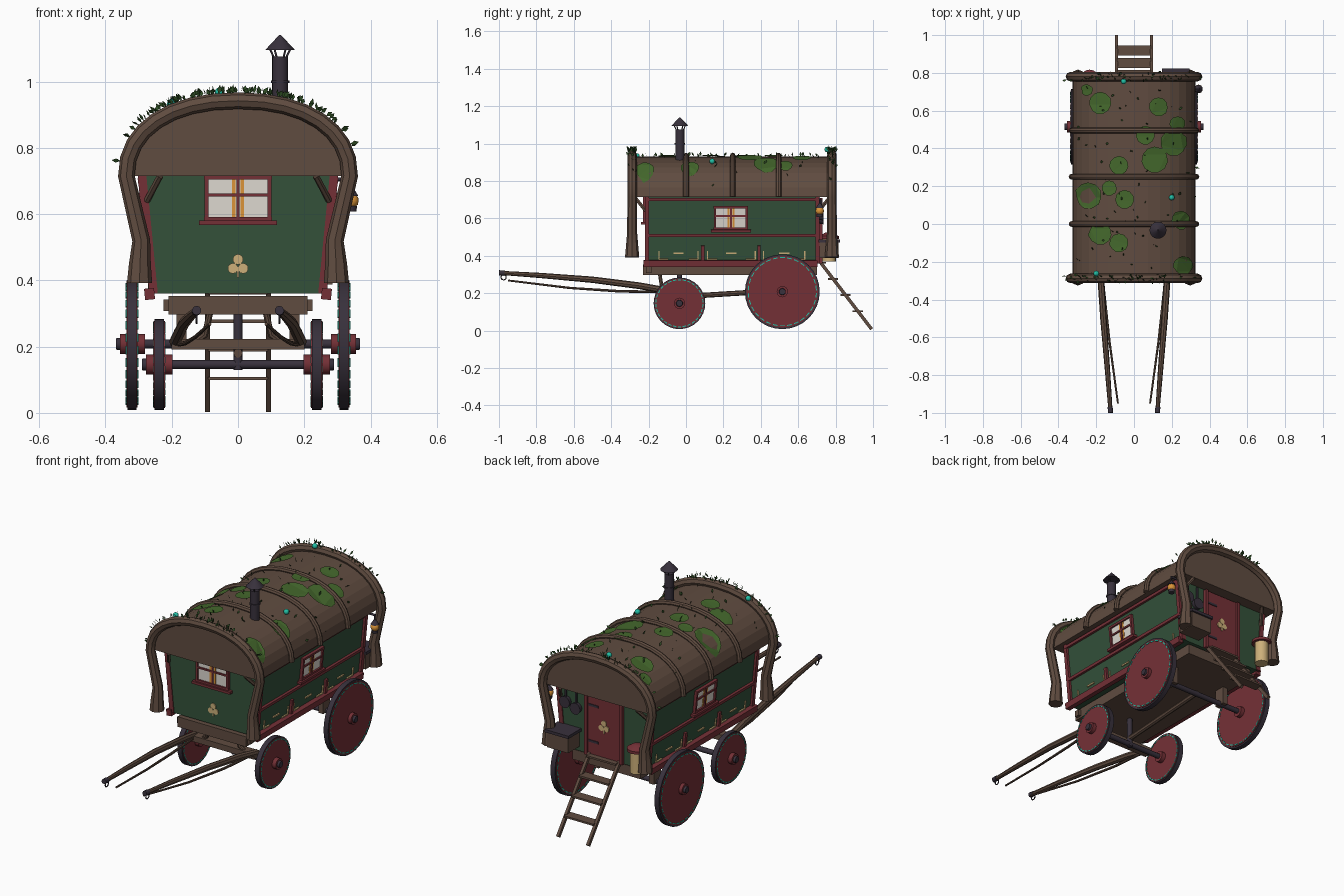
import bpy, bmesh, math, random
from mathutils import Matrix, Vector

random.seed(4)
if "Cube" in bpy.data.objects:
    bpy.data.objects.remove(bpy.data.objects["Cube"])


def material(name, hexcode):
    rgb = [int(hexcode[i:i + 2], 16) / 255 for i in (0, 2, 4)]
    col = [c / 12.92 if c < 0.04 else ((c + 0.055) / 1.055) ** 2.4 for c in rgb] + [1]
    m = bpy.data.materials.new(name)
    m.use_nodes = True
    m.diffuse_color = col
    m.node_tree.nodes["Principled BSDF"].inputs["Base Color"].default_value = col
    return m


WOOD = material("brown wood", "604C40")
GREEN = material("green paint", "33513A")
RED = material("red paint", "743036")
IRON = material("dark iron", "38313C")
GLASS = material("pale glass", "DDD8D0")
GOLD = material("gold", "CDB07A")
MOSS = material("moss", "44682C")
LEAF = material("dark leaf", "2C4A22")
TEAL = material("teal", "22BFA5")
AMBER = material("amber", "DB9438")


def finish(name, bm, mat, smooth=False):
    me = bpy.data.meshes.new(name)
    bm.to_mesh(me)
    bm.free()
    ob = bpy.data.objects.new(name, me)
    bpy.context.collection.objects.link(ob)
    me.materials.append(mat)
    if smooth:
        bpy.ops.object.select_all(action='DESELECT')
        ob.select_set(True)
        bpy.context.view_layer.objects.active = ob
        bpy.ops.object.shade_smooth_by_angle(angle=math.radians(40))
    return ob


def boxes(name, mat, items, frame=Matrix()):
    """items: (centre, size) pairs in the given frame"""
    bm = bmesh.new()
    for c, s in items:
        bmesh.ops.create_cube(bm, size=1, matrix=frame @ Matrix.Translation(c) @ Matrix.Diagonal((*s, 1)))
    return finish(name, bm, mat)


def rods(name, mat, items, seg=16):
    """items: (start, end, start radius, end radius)"""
    bm = bmesh.new()
    for a, b, r1, r2 in items:
        a, b = Vector(a), Vector(b)
        m = Matrix.Translation((a + b) / 2) @ (b - a).to_track_quat('Z', 'Y').to_matrix().to_4x4()
        bmesh.ops.create_cone(bm, cap_ends=True, segments=seg, radius1=r1, radius2=r2, depth=(b - a).length, matrix=m)
    return finish(name, bm, mat, True)


def tube(name, mat, pts, radii):
    cu = bpy.data.curves.new(name, 'CURVE')
    cu.dimensions, cu.bevel_depth, cu.bevel_resolution, cu.use_fill_caps = '3D', 1, 2, True
    sp = cu.splines.new('POLY')
    sp.points.add(len(pts) - 1)
    for p, co, r in zip(sp.points, pts, radii):
        p.co, p.radius = (*co, 1), r
    tmp = bpy.data.objects.new("tmp", cu)
    bpy.context.collection.objects.link(tmp)
    bm = bmesh.new()
    me = bpy.data.meshes.new_from_object(tmp.evaluated_get(bpy.context.evaluated_depsgraph_get()))
    bm.from_mesh(me)
    bpy.data.objects.remove(tmp)
    bpy.data.meshes.remove(me)
    return finish(name, bm, mat, True)


def ball(name, mat, c, r):
    bm = bmesh.new()
    bmesh.ops.create_icosphere(bm, subdivisions=2, radius=r, matrix=Matrix.Translation(c))
    return finish(name, bm, mat, True)


def prism(name, mat, profile, y0, y1):
    bm = bmesh.new()
    f = bm.faces.new([bm.verts.new((x, y0, z)) for x, z in profile])
    ext = bmesh.ops.extrude_face_region(bm, geom=[f])["geom"]
    bmesh.ops.translate(bm, vec=(0, y1 - y0, 0), verts=[v for v in ext if isinstance(v, bmesh.types.BMVert)])
    bmesh.ops.recalc_face_normals(bm, faces=bm.faces)
    return finish(name, bm, mat)


def arch(t, grow=0.0):
    c, s = math.cos(t), math.sin(t)
    return (math.copysign(abs(c) ** 0.9, c) * (0.325 + grow), 0.715 + (0.215 + grow) * max(s, 0) ** 0.9)


def roof_z(x):
    u = min(abs(x) / 0.325, 1) ** (1 / 0.9)
    return 0.715 + 0.215 * math.sqrt(max(1 - u * u, 0)) ** 0.9


def frame(origin, u, v):
    u, v = Vector(u), Vector(v).normalized()
    m = Matrix((u, v, u.cross(v))).transposed().to_4x4()
    m.translation = origin
    return m


# Body and roof
prism("body", GREEN, [(-0.255, 0.36), (0.255, 0.36), (0.29, 0.72), (-0.29, 0.72)], -0.215, 0.71)
STEPS = [math.pi * i / 16 for i in range(17)]
prism("roof", WOOD, [arch(t) for t in STEPS], -0.28, 0.775)
for y in (0.0, 0.25, 0.495):
    tube("roof_rib", WOOD, [(x, y, z) for x, z in (arch(t, 0.006) for t in STEPS)], [0.015] * 17)
for name, y in (("front_hoop", -0.288), ("back_hoop", 0.78)):
    top = [(x, y, z) for x, z in (arch(t, 0.012) for t in STEPS)]
    legs = [(0.297, y, 0.392), (0.296, y, 0.45), (0.292, y, 0.52)]
    pts = legs + top + [(-x, y, z) for x, y, z in reversed(legs)]
    tube(name, WOOD, pts, [0.038, 0.033, 0.027] + [0.025] * 17 + [0.027, 0.033, 0.038])

# Wall frames: u along the wall, v up, w outward
FRONT = frame((0, -0.215, 0.36), (1, 0, 0), (0, 0, 1))
BACK = frame((0, 0.71, 0.36), (-1, 0, 0), (0, 0, 1))
SIDES = {s: frame((s * 0.255, 0, 0.36), (0, s, 0), (s * 0.035, 0, 0.36)) for s in (1, -1)}


def window(label, m, u, v, w, h):
    boxes(label + "_window_glass", GLASS, [((u, v, 0.002), (w, h, 0.008))], m)
    boxes(label + "_window_curtain", AMBER, [((u + k * 0.013, v, 0.005), (0.01, h, 0.006)) for k in (-1, 1)], m)
    bars = [((u, v + k * h / 2, 0.005), (w + 0.014, 0.012, 0.022)) for k in (-1, 1)]
    bars += [((u + k * w / 2, v, 0.005), (0.012, h, 0.022)) for k in (-1, 1)]
    bars += [((u, v, 0.005), (0.01, h, 0.016)), ((u, v + 0.01, 0.005), (w, 0.009, 0.016))]
    bars += [((u, v - h / 2 - 0.012, 0.01), (w + 0.045, 0.014, 0.03))]
    boxes(label + "_window_frame", RED, bars, m)


def clover(name, m, u, v, w):
    bm = bmesh.new()
    for a in (90, 210, 330):
        d = Vector((u + 0.018 * math.cos(math.radians(a)), v + 0.018 * math.sin(math.radians(a)), w))
        bmesh.ops.create_cone(bm, cap_ends=True, segments=10, radius1=0.016, radius2=0.016, depth=0.006,
                              matrix=m @ Matrix.Translation(d))
    bmesh.ops.create_cube(bm, size=1, matrix=m @ Matrix.Translation((u, v - 0.022, w)) @ Matrix.Diagonal((0.007, 0.03, 0.006, 1)))
    finish(name, bm, GOLD)


window("front", FRONT, 0, 0.288, 0.19, 0.125)
clover("front_clover", FRONT, 0, 0.085, 0.002)
for s, m in SIDES.items():
    window("side", m, s * 0.24, 0.245, 0.17, 0.115)
    trim = [((s * 0.2475, v, 0.004), (0.93, h, 0.02)) for v, h in ((0.15, 0.016), (0.343, 0.016))]
    trim += [((s * 0.2375, 0.0, 0.012), (0.93, 0.034, 0.03))]
    trim += [((s * y, 0.18, 0.0), (0.022, 0.36, 0.026)) for y in (-0.208, 0.704)]
    trim += [((s * y, 0.05, 0.004), (0.018, 0.09, 0.018)) for y in (0.09, 0.39)]
    boxes("side_trim", RED, trim, m)
    brass = []
    for a, b in ((-0.145, 0.065), (0.115, 0.37), (0.415, 0.635)):
        brass += [((s * (a + b) / 2, 0.055, 0.003), (0.055, 0.008, 0.008))]
        for y, k in ((a, 1), (b, -1)):
            brass += [((s * y, 0.043, 0.003), (0.006, 0.045, 0.008)), ((s * (y + k * 0.025), 0.022, 0.003), (0.05, 0.006, 0.008))]
    boxes("locker_brass", GOLD, brass, m)
    for y0, y1 in ((-0.215, -0.275), (0.71, 0.77)):
        rods("eave_bracket", WOOD, [((s * 0.275, y0, 0.64), (s * 0.235, y1, 0.715), 0.01, 0.01)], 6)

# Back door and fittings
boxes("door", RED, [((0, 0.175, 0.002), (0.2, 0.35, 0.014))], BACK)
boxes("door_frame", RED, [((k * 0.108, 0.175, 0.006), (0.018, 0.35, 0.026)) for k in (-1, 1)], BACK)
boxes("door_hinges", IRON, [((-0.065, v, 0.01), (0.06, 0.012, 0.006)) for v in (0.08, 0.28)], BACK)
clover("door_clover", BACK, 0, 0.18, 0.011)
boxes("back_box", WOOD, [((0.22, 0.765, 0.43), (0.13, 0.1, 0.085))])
boxes("back_box_lid", IRON, [((0.22, 0.767, 0.48), (0.145, 0.115, 0.016))])
rods("water_barrel", GOLD, [((-0.235, 0.765, 0.37), (-0.235, 0.765, 0.49), 0.036, 0.036)])
rods("barrel_lid", RED, [((-0.235, 0.765, 0.49), (-0.235, 0.765, 0.505), 0.052, 0.052),
                         ((-0.235, 0.765, 0.505), (-0.235, 0.765, 0.525), 0.05, 0.02)])
rods("pans", IRON, [((x, 0.712, z), (x, 0.735, z), 0.028, 0.032) for x, z in ((0.17, 0.6), (0.235, 0.62))])
boxes("pan_handles", IRON, [((x, 0.722, 0.66), (0.01, 0.008, 0.08)) for x in (0.17, 0.235)])

# Lantern
ball("lantern_glow", AMBER, (0.342, 0.715, 0.64), 0.023)
rods("lantern_metal", IRON, [((0.342, 0.715, 0.655), (0.342, 0.715, 0.68), 0.022, 0.006),
                             ((0.342, 0.715, 0.608), (0.342, 0.715, 0.624), 0.016, 0.018),
                             ((0.342, 0.715, 0.675), (0.342, 0.715, 0.71), 0.004, 0.004),
                             ((0.28, 0.715, 0.705), (0.345, 0.715, 0.705), 0.006, 0.006)], 10)

# Chimney
CX, CY = 0.127, -0.033
flue = [((CX, CY, 0.88), (CX, CY, 1.075), 0.024, 0.024), ((CX, CY, 0.995), (CX, CY, 1.003), 0.028, 0.028),
        ((CX, CY, 1.095), (CX, CY, 1.14), 0.045, 0.003)]
for a in range(4):
    d = Vector((math.cos(a * 1.571 + 0.5), math.sin(a * 1.571 + 0.5), 0))
    flue.append((Vector((CX, CY, 1.07)) + d * 0.02, Vector((CX, CY, 1.1)) + d * 0.036, 0.003, 0.003))
rods("chimney", IRON, flue)

# Wheels, hubs and axles
for label, y, r, x, hub in (("front", -0.035, 0.138, 0.238, 0.29), ("back", 0.515, 0.2, 0.32, 0.368)):
    z = r + 0.008
    rods(label + "_axle", IRON, [((-x, y, z), (x, y, z), 0.014, 0.014)], 10)
    for s in (1, -1):
        rods(label + "_tyre", IRON, [((s * (x - 0.014), y, z), (s * (x + 0.014), y, z), r, r)], 32)
        rods(label + "_wheel", RED, [((s * (x - 0.017), y, z), (s * (x + 0.017), y, z), r * 0.955, r * 0.955)], 32)
        rods(label + "_hub", RED, [((s * (x - 0.04), y, z), (s * (hub - 0.012), y, z), 0.03, 0.03)])
        rods(label + "_hub_cap", IRON, [((s * (hub - 0.02), y, z), (s * hub, y, z), 0.02, 0.017)], 10)
        bm = bmesh.new()
        for i in range(30):
            turn = Matrix.Translation((s * x, y, z)) @ Matrix.Rotation(math.tau * i / 30, 4, 'X')
            bmesh.ops.create_cube(bm, size=1, matrix=turn @ Matrix.Translation((0, 0, r * 0.91))
                                  @ Matrix.Diagonal((0.038, r * 0.13, 0.005, 1)))
        finish(label + "_wheel_dashes", bm, TEAL)

# Undercarriage
boxes("chassis", WOOD, [((0, 0.235, 0.325), (0.42, 0.93, 0.056)), ((0, -0.2, 0.325), (0.45, 0.03, 0.035)),
                        ((0, -0.12, 0.207), (0.4, 0.05, 0.032))])
rods("king_pin", IRON, [((0, -0.035, 0.13), (0, -0.035, 0.31), 0.014, 0.014)], 10)
rods("perch_pole", WOOD, [((0, -0.05, 0.18), (0, 0.52, 0.215), 0.014, 0.014)], 8)
boxes("back_axle_blocks", WOOD, [((s * 0.17, 0.515, 0.25), (0.03, 0.06, 0.1)) for s in (1, -1)])

# Pulling shafts
for s in (1, -1):
    tube("shaft", WOOD, [(s * 0.19, -0.11, 0.215), (s * 0.178, -0.25, 0.24), (s * 0.162, -0.5, 0.272),
                         (s * 0.14, -0.78, 0.295), (s * 0.125, -0.98, 0.308)], [0.018, 0.018, 0.017, 0.014, 0.011])
    tube("shaft_trace", WOOD, [(s * 0.18, -0.12, 0.207), (s * 0.16, -0.35, 0.21), (s * 0.13, -0.62, 0.228),
                               (s * 0.085, -0.95, 0.268)], [0.007, 0.007, 0.006, 0.005])
    tube("shaft_brace", WOOD, [(s * 0.15, -0.12, 0.2), (s * 0.1, -0.13, 0.235), (s * 0.085, -0.14, 0.3)], [0.01] * 3)
    rods("shaft_tip", IRON, [((s * 0.126, -0.97, 0.307), (s * 0.125, -1.0, 0.309), 0.014, 0.014)], 10)
    loop = [(s * 0.125, -0.975 + 0.014 * math.cos(a), 0.285 + 0.014 * math.sin(a)) for a in (math.tau * i / 12 for i in range(13))]
    tube("shaft_ring", IRON, loop, [0.003] * 13)

# Steps
tilt = frame((0, 0.715, 0.37), (1, 0, 0), (0, 0.278, -0.363))
boxes("step_rails", WOOD, [((k * 0.092, 0.228, 0), (0.016, 0.457, 0.018)) for k in (-1, 1)], tilt)
boxes("step_treads", WOOD, [((0, 0.715 + 0.275 * t, 0.37 - 0.36 * t), (0.18, 0.055, 0.01)) for t in (0.02, 0.26, 0.5, 0.74)])

# Moss patches draped on the roof
MOSSES = [(-18, 64, 6), (13, 62, 5), (-25, 71, 3), (6, 47, 5), (11, 34, 7), (21, 43, 7), (-8, 31, 5), (-24, 15, 7),
          (-5, 13, 5), (-18, -5, 6), (-8, -10, 5), (25, 2, 5), (26, -22, 5), (23, 53, 4), (-13, 19, 4)]
bm = bmesh.new()
for cx, cy, r in MOSSES:
    made = bmesh.ops.create_circle(bm, cap_ends=True, segments=11, radius=r * 0.01, matrix=Matrix.Translation((cx / 100, cy / 100, 0)))
    face = made["verts"][0].link_faces[0]
    for k in range(3):
        bmesh.ops.inset_region(bm, faces=[face], thickness=r * 0.0028)
for v in bm.verts:
    v.co.x = max(-0.316, min(0.316, v.co.x * random.uniform(0.98, 1.02)))
    v.co.z = roof_z(v.co.x) + 0.009
finish("moss_patches", bmesh.ops.triangulate(bm, faces=bm.faces) and bm, MOSS)

# Leaf sprigs along the hoops and over the roof
bm = bmesh.new()
for i in range(210):
    t = random.gauss(math.pi / 2, 0.55)
    t = max(0.15, min(math.pi - 0.15, t))
    y = random.choice((-0.288, 0.78)) + random.uniform(-0.02, 0.02) if i < 140 else random.uniform(-0.25, 0.74)
    x, z = arch(t, 0.034 if i < 140 else 0.002)
    out = Vector((math.cos(t), random.uniform(-0.8, 0.8), math.sin(t))) + Vector((random.uniform(-0.7, 0.7), 0, 0))
    out.normalize()
    side = out.cross(Vector((random.random(), random.random(), 0.3))).normalized() * 0.007
    base, size = Vector((x, y, z)), random.uniform(0.016, 0.03)
    bm.faces.new([bm.verts.new(p) for p in (base, base + out * size / 2 + side, base + out * size, base + out * size / 2 - side)])
finish("leaf_sprigs", bm, LEAF)

for x, y, lift in ((-0.055, 0.755, 0.04), (0.2, 0.14, 0.012), (-0.2, -0.262, 0.04)):
    ball("teal_bead", TEAL, (x, y, roof_z(x) + lift), 0.015)
